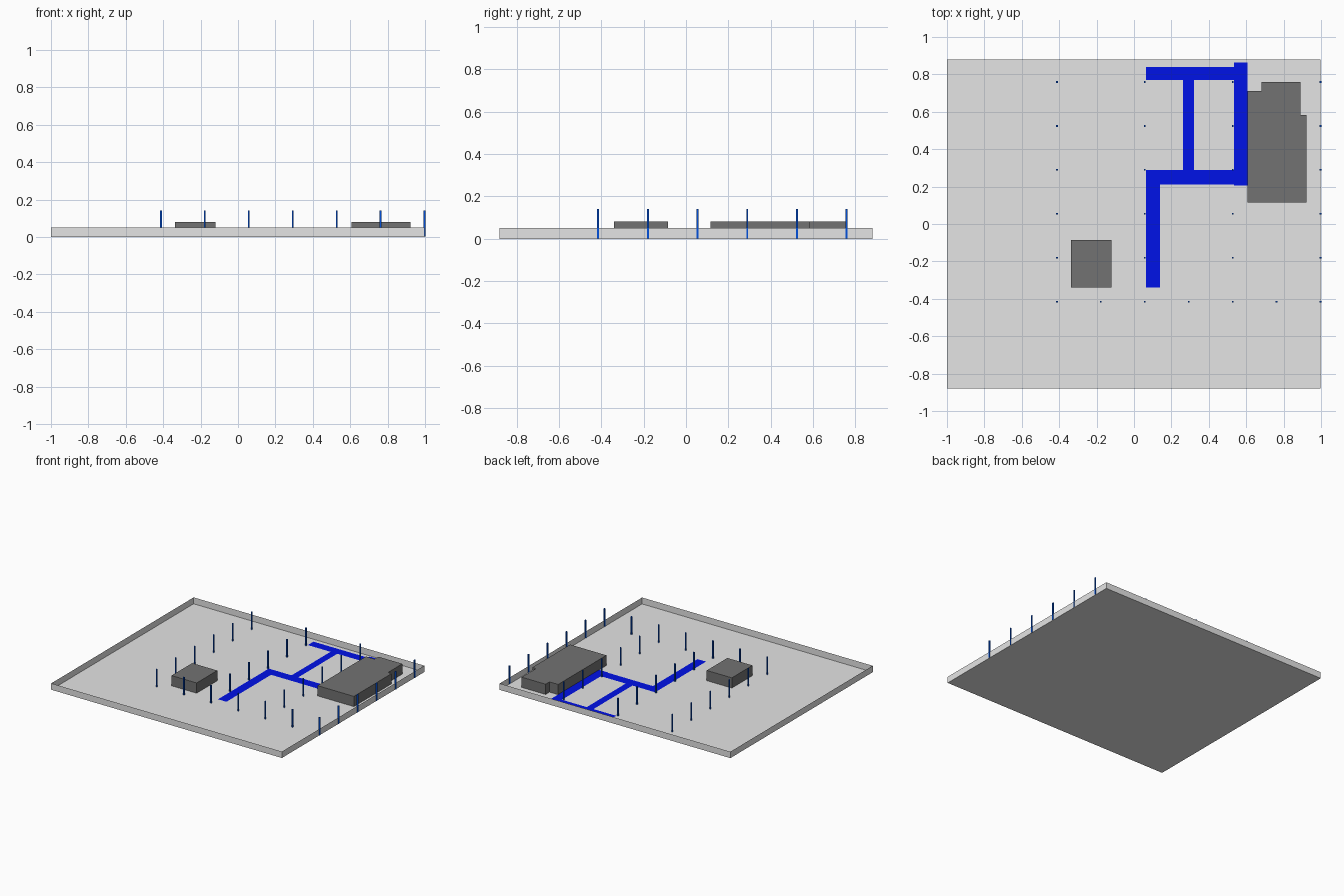
import bpy, bmesh

if "Cube" in bpy.data.objects:
    bpy.data.objects.remove(bpy.data.objects["Cube"])


def material(name, rgb):
    m = bpy.data.materials.new(name)
    m.diffuse_color = (*rgb, 1)
    m.use_nodes = True
    m.node_tree.nodes["Principled BSDF"].inputs["Base Color"].default_value = m.diffuse_color
    return m


GREY = material("light_grey", (0.78, 0.78, 0.78))
DARK = material("dark_grey", (0.168, 0.168, 0.168))
ROAD = material("road_blue", (0.0, 0.006, 0.80))
POST = material("post_blue", (0.0, 0.08, 0.72))


def build(name, outline, z0, z1, mat, lid=True):
    """Extrude a counter-clockwise outline (flat sheet if z0 == z1, open tray without lid)."""
    bm = bmesh.new()
    low = [bm.verts.new((x, y, z0)) for x, y in outline]
    if z0 == z1:
        bm.faces.new(low)
    else:
        high = [bm.verts.new((x, y, z1)) for x, y in outline]
        n = len(outline)
        bm.faces.new(low[::-1])
        for i in range(n):
            j = (i + 1) % n
            bm.faces.new((low[i], low[j], high[j], high[i]))
        if lid:
            bm.faces.new(high)
    me = bpy.data.meshes.new(name)
    bm.to_mesh(me)
    bm.free()
    me.materials.append(mat)
    ob = bpy.data.objects.new(name, me)
    bpy.context.collection.objects.link(ob)
    return ob


def rect(x0, x1, y0, y1):
    return [(x0, y0), (x1, y0), (x1, y1), (x0, y1)]


# Shallow tray: floor with thin sheet walls
build("tray", rect(-1, 0.996, -0.88, 0.88), 0, 0.05, GREY, lid=False)

# Buildings
BASE = 0.002
build("small_block", rect(-0.337, -0.12, -0.34, -0.085), BASE, 0.082, DARK)
build("large_block", [(0.608, 0.115), (0.922, 0.115), (0.922, 0.583), (0.89, 0.583),
                      (0.89, 0.76), (0.683, 0.76), (0.683, 0.712), (0.608, 0.712)],
      BASE, 0.082, DARK)

# Flat paths on the floor
paths = [(0.065, 0.535, 0.77, 0.84), (0.535, 0.607, 0.207, 0.863),
         (0.065, 0.535, 0.212, 0.288), (0.065, 0.138, -0.34, 0.212),
         (0.262, 0.32, 0.288, 0.77)]
for i, p in enumerate(paths):
    build(f"path_{i}", rect(*p), 0.004, 0.004, ROAD)

# Posts: full columns at every second grid line, plus a complete front row
STEP, R = 0.2348, 0.0045
for i in range(7):
    for j in range(6):
        if i % 2 == 0 or j == 0:
            x, y = -0.412 + i * STEP, -0.415 + j * STEP
            build(f"post_{i}_{j}", rect(x - R, x + R, y - R, y + R), BASE, 0.142, POST)
